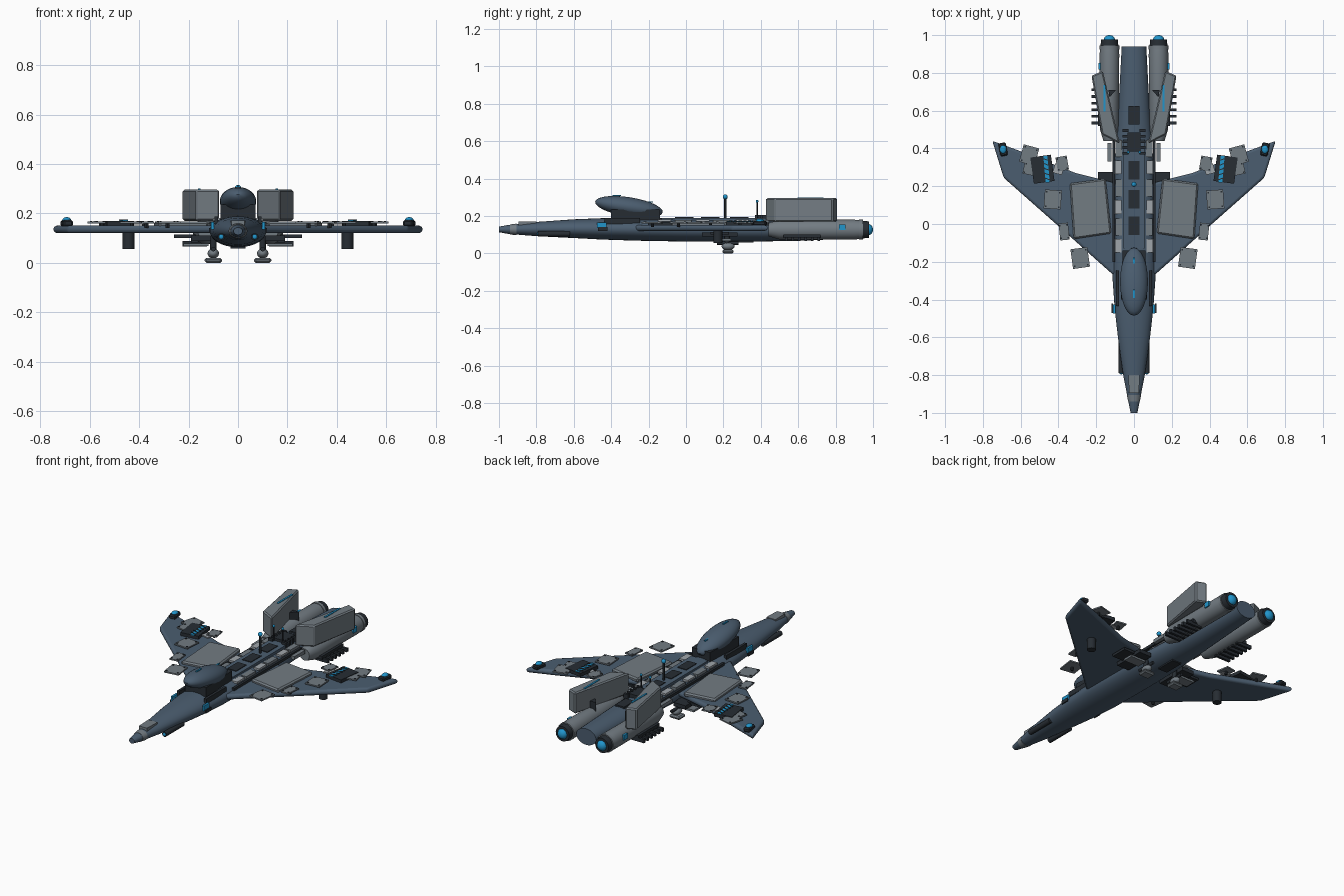
import bpy
import bmesh
from math import pi, cos, sin, radians
from mathutils import Matrix, Vector

if "Cube" in bpy.data.objects:
    bpy.data.objects.remove(bpy.data.objects["Cube"])


def material(name, color):
    mat = bpy.data.materials.new(name)
    mat.use_nodes = True
    mat.diffuse_color = (*color, 1)
    mat.node_tree.nodes["Principled BSDF"].inputs["Base Color"].default_value = (*color, 1)
    return mat


slate = material("slate blue hull", (.07, .11, .16))
gray = material("gray armour", (.17, .2, .225))
pale = material("pale panel", (.35, .38, .41))
dark = material("dark metal", (.02, .026, .033))
cyan = material("cyan glow", (.015, .3, .6))


def finish(bm, name, mat, mirror=False, bevel=0, smooth=False):
    """Turn a bmesh into an object, optionally mirrored across the centre line."""
    bmesh.ops.recalc_face_normals(bm, faces=bm.faces)
    mesh = bpy.data.meshes.new(name)
    bm.to_mesh(mesh)
    bm.free()
    mesh.materials.append(mat)
    obj = bpy.data.objects.new(name, mesh)
    bpy.context.collection.objects.link(obj)
    if bevel:
        mod = obj.modifiers.new("Bevel", "BEVEL")
        mod.width = bevel
        mod.segments = 3 if smooth else 1
    if mirror:
        obj.modifiers.new("Mirror", "MIRROR")
    if smooth:
        bpy.ops.object.select_all(action="DESELECT")
        bpy.context.view_layer.objects.active = obj
        obj.select_set(True)
        bpy.ops.object.shade_smooth_by_angle(angle=radians(40))
    return obj


def box(name, loc, size, mat, turn=0, mirror=True, bevel=0):
    bm = bmesh.new()
    frame = Matrix.Translation(loc) @ Matrix.Rotation(radians(turn), 4, "Z")
    bmesh.ops.create_cube(bm, size=1, matrix=frame @ Matrix.Diagonal((*size, 1)))
    return finish(bm, name, mat, mirror, bevel)


def ball(name, loc, radii, mat, tilt=0, mirror=True):
    bm = bmesh.new()
    frame = Matrix.Translation(loc) @ Matrix.Rotation(radians(tilt), 4, "X")
    bmesh.ops.create_uvsphere(bm, u_segments=24, v_segments=14, radius=1,
                              matrix=frame @ Matrix.Diagonal((*radii, 1)))
    return finish(bm, name, mat, mirror, smooth=True)


def slab(name, outline, low, high, mat, mirror=True, bevel=0, smooth=False):
    """Extrude a plan outline between two heights."""
    bm = bmesh.new()
    face = bm.faces.new([bm.verts.new((x, y, low)) for x, y in outline])
    new = bmesh.ops.extrude_face_region(bm, geom=[face])["geom"]
    bmesh.ops.translate(bm, vec=(0, 0, high - low),
                        verts=[v for v in new if isinstance(v, bmesh.types.BMVert)])
    return finish(bm, name, mat, mirror, bevel, smooth)


def loft(name, x, stations, mat, mirror=False, sides=28):
    """Skin elliptical sections given as (y, z, half width, half height)."""
    bm = bmesh.new()
    rings = []
    for y, z, w, h in stations:
        rings.append([bm.verts.new((x + w * cos(2 * pi * i / sides), y,
                                    z + h * sin(2 * pi * i / sides))) for i in range(sides)])
    for a, b in zip(rings, rings[1:]):
        for i in range(sides):
            j = (i + 1) % sides
            bm.faces.new((a[i], a[j], b[j], b[i]))
    bm.faces.new(rings[0])
    bm.faces.new(rings[-1])
    return finish(bm, name, mat, mirror, smooth=True)


def rod(name, start, end, radius, mat, mirror=True, sides=16):
    bm = bmesh.new()
    a, b = Vector(start), Vector(end)
    turn = (b - a).to_track_quat("Z", "Y").to_matrix().to_4x4()
    bmesh.ops.create_cone(bm, cap_ends=True, segments=sides, radius1=radius, radius2=radius,
                          depth=(b - a).length, matrix=Matrix.Translation((a + b) / 2) @ turn)
    return finish(bm, name, mat, mirror, smooth=True)


# Fuselage and nose
loft("fuselage", 0, [(-1, .128, .018, .015), (-.95, .128, .028, .024), (-.8, .13, .057, .038),
                     (-.6, .132, .085, .05), (-.45, .131, .102, .057), (-.27, .129, .115, .061),
                     (0, .125, .113, .062), (.25, .123, .108, .06), (.42, .124, .096, .06),
                     (.6, .127, .083, .06), (.94, .13, .065, .048)], slate)
loft("nose_collar", 0, [(-.94, .128, .031, .027), (-.905, .128, .038, .031)], gray)
slab("nose_plate", [(-.026, -.895), (.026, -.895), (.03, -.8), (-.03, -.8)], .145, .171,
     gray, mirror=False)
rod("nose_gun", (.068, -.79, .105), (.068, -.62, .105), .015, dark)
ball("nose_gun_glow", (.068, -.79, .105), (.01, .006, .01), cyan)
box("side_window", (.104, -.45, .15), (.012, .05, .03), cyan)
box("side_blade", (.115, -.445, .13), (.006, .05, .02), dark)

# Canopy pod
ball("canopy", (0, -.305, .248), (.074, .183, .052), slate, tilt=-9, mirror=False)
slab("canopy_base", [(-.07, -.4), (.07, -.4), (.06, -.14), (-.06, -.14)], .17, .235, dark,
     mirror=False)
box("canopy_sill", (.088, -.34, .173), (.016, .19, .03), dark)
for y, z in ((-.37, .31), (-.2, .275)):
    box("canopy_light", (0, y, z), (.008, .045, .006), cyan, mirror=False)

# Wings
slab("wing", [(.07, -.31), (.115, -.265), (.39, -.02), (.69, .245), (.75, .44), (.6, .385),
              (.31, .27), (.07, .21)], .12, .151, slate, bevel=.013, smooth=True)
slab("wing_root_armour", [(.12, -.05), (.32, -.08), (.34, .215), (.15, .24)], .14, .168, gray,
     bevel=.008)
box("wing_tip_pod", (.693, .395, .16), (.04, .07, .025), dark, turn=-10, bevel=.006)
ball("wing_tip_light", (.693, .395, .174), (.017, .022, .011), cyan)
rod("wing_pod", (.443, .17, .055), (.443, .17, .13), .024, dark)

# Loose armour plates above the wings, each with corner rivets
plates = [(.555, .365, .085, .095, 15), (.38, .32, .06, .075, -10), (.43, .13, .09, .1, 4),
          (.37, -.04, .05, .09, -6), (.285, -.18, .09, .105, -8), (.55, .29, .07, .06, 12)]
for x, y, w, d, turn in plates:
    box("wing_plate", (x, y, .163), (w, d, .008), gray, turn)
    spin = Matrix.Rotation(radians(turn), 3, "Z")
    for i in (-1, 1):
        for j in (-1, 1):
            p = spin @ Vector((i * w * .38, j * d * .38, 0))
            box("plate_rivet", (x + p.x, y + p.y, .168), (.008, .008, .004), dark)
    rod("plate_post", (x, y, .14), (x, y, .16), .008, dark, sides=8)
box("wing_machinery", (.485, .29, .16), (.11, .14, .02), dark, turn=-8)
box("wing_light_strip", (.463, .29, .171), (.022, .14, .004), cyan, turn=-5)
for i in range(5):
    box("strip_clamp", (.463, .24 + i * .025, .173), (.036, .005, .005), dark, turn=20)
box("pale_wing_plate", (.4, .29, .158), (.05, .05, .006), pale, turn=15)

# Spine deck
slab("spine_deck", [(-.055, -.13), (.055, -.13), (.055, .45), (-.055, .45)], .165, .19, slate,
     mirror=False)
for y in (-.01, .13, .285, .575):
    box("spine_hatch", (0, y, .188), (.058, .098, .012), dark, mirror=False)
for y in (-.115, .09, .3):
    box("pale_deck_plate", (.083, y, .176), (.036, .072, .012), pale)
    box("deck_block", (.08, y + .1, .17), (.035, .09, .016), gray)
box("deck_rail", (.108, .12, .158), (.014, .64, .016), dark)
box("spine_machinery", (0, .435, .19), (.07, .1, .03), dark, mirror=False)
for i in range(5):
    box("machinery_rib", (.045, .375 + i * .03, .19), (.03, .014, .03), dark)
box("side_bar", (.13, .38, .15), (.022, .1, .02), gray)
rod("main_antenna", (0, .21, .18), (0, .21, .3), .006, dark, mirror=False, sides=10)
ball("main_antenna_light", (0, .21, .302), (.013, .013, .013), cyan, mirror=False)
for x in (-.03, .03):
    rod("small_antenna", (x, .38, .18), (x, .38, .275), .004, dark, mirror=False, sides=8)
    ball("small_antenna_light", (x, .38, .278), (.007, .007, .008), cyan, mirror=False)

# Engines
loft("engine_nacelle", .13, [(.44, .127, .032, .035), (.5, .127, .05, .052),
                             (.9, .127, .052, .053), (.945, .127, .048, .048)], gray, mirror=True)
loft("engine_band", .13, [(.925, .127, .053, .053), (.945, .127, .053, .053)], gray, mirror=True)
loft("engine_nozzle", .13, [(.945, .127, .047, .047), (.978, .127, .044, .044)], dark, mirror=True)
ball("engine_glow", (.13, .975, .127), (.03, .025, .03), cyan)
box("engine_side_light", (.183, .835, .14), (.012, .035, .03), cyan)
for i in range(6):
    box("cooling_fin", (.175, .535 + i * .035, .077), (.1, .014, .022), dark)
box("cooling_fin_mount", (.165, .62, .092), (.05, .2, .02), dark)

# Tail blocks above the engines
slab("tail_block", [(.075, .425), (.17, .475), (.225, .785), (.165, .81), (.125, .64)],
     .17, .296, gray, bevel=.007)
box("tail_light_strip", (.156, .665, .297), (.01, .14, .006), cyan)
slab("tail_brace", [(.095, .71), (.13, .67), (.135, .71)], .16, .22, dark)

# Underside equipment and landing feet
box("belly_hatch", (0, .3, .064), (.06, .12, .012), dark, mirror=False)
box("underwing_pad", (.215, .18, .107), (.09, .1, .014), dark)
box("underwing_bracket", (.15, .18, .1), (.08, .19, .022), dark)
box("underwing_plate", (.17, .21, .073), (.1, .06, .012), gray)
rod("foot_strut", (.1, .22, .045), (.1, .22, .11), .013, dark)
rod("foot_crossbar", (.1, .165, .055), (.1, .28, .055), .009, dark)
ball("foot_joint", (.1, .225, .038), (.023, .035, .02), gray)
box("landing_foot", (.1, .225, .01), (.07, .06, .02), gray, bevel=.007)
